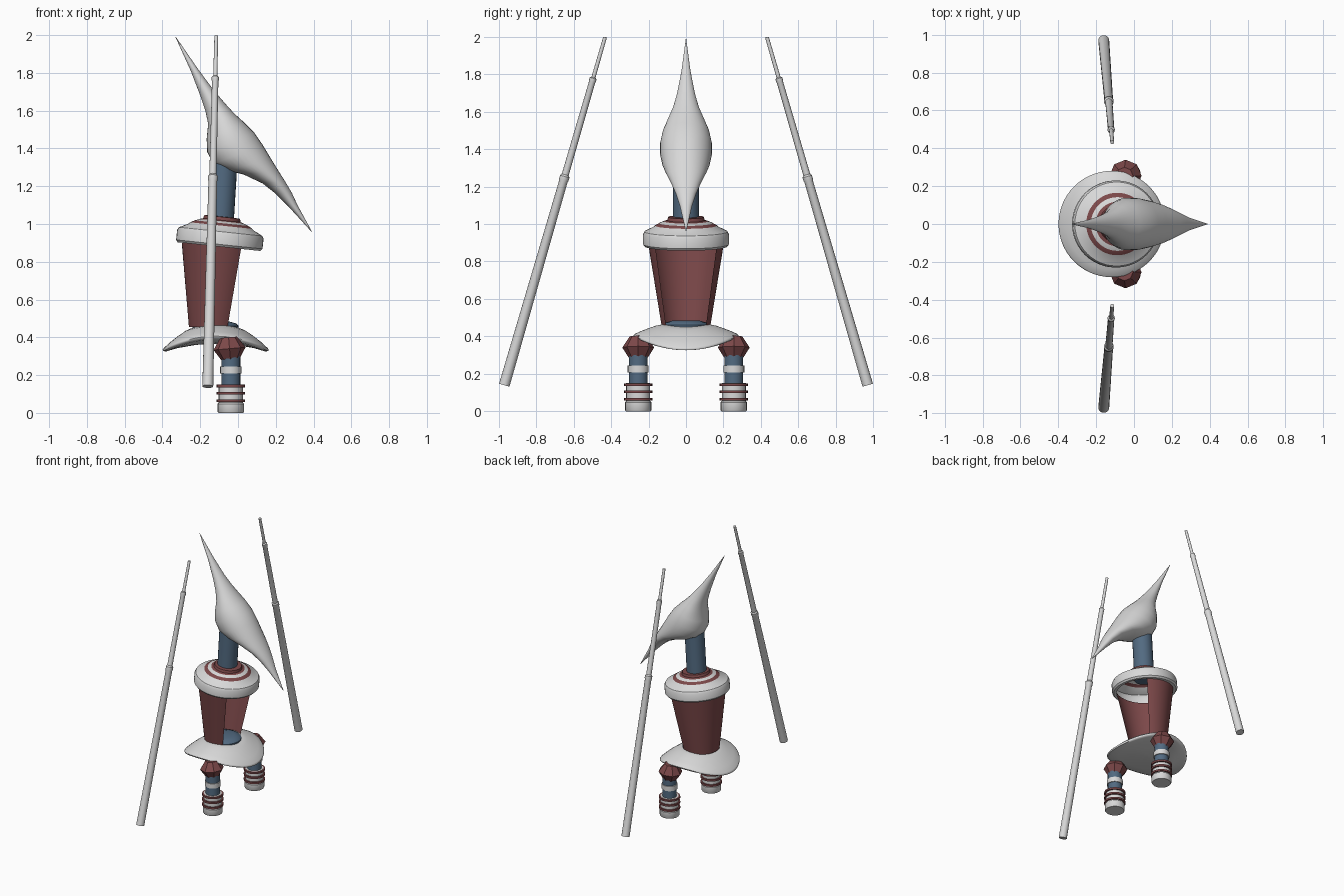
import bpy, bmesh, math
from mathutils import Vector, Matrix

if "Cube" in bpy.data.objects:
    bpy.data.objects.remove(bpy.data.objects["Cube"])


def mat(name, rgb):
    m = bpy.data.materials.new(name)
    m.diffuse_color = (*rgb, 1)
    m.use_nodes = True
    m.node_tree.nodes["Principled BSDF"].inputs["Base Color"].default_value = m.diffuse_color
    return m


WHITE = mat("pale grey", (0.69, 0.69, 0.69))
RED = mat("maroon", (0.205, 0.066, 0.068))
BLUE = mat("slate blue", (0.085, 0.145, 0.22))


def loft(name, rings, mats, closed=True, caps=True, band_mats=None, angle=35):
    """Skin a list of rings; rings running upward anticlockwise face outward."""
    bm = bmesh.new()
    vs = [[bm.verts.new(p) for p in r] for r in rings]
    n = len(rings[0])
    for k in range(len(vs) - 1):
        for i in range(n if closed else n - 1):
            j = (i + 1) % n
            f = bm.faces.new((vs[k][i], vs[k][j], vs[k + 1][j], vs[k + 1][i]))
            f.material_index = band_mats[k] if band_mats else 0
    if caps:
        bm.faces.new(vs[0][::-1])
        bm.faces.new(vs[-1])
    me = bpy.data.meshes.new(name)
    bm.to_mesh(me)
    bm.free()
    for m in mats:
        me.materials.append(m)
    ob = bpy.data.objects.new(name, me)
    bpy.context.collection.objects.link(ob)
    bpy.ops.object.select_all(action='DESELECT')
    bpy.context.view_layer.objects.active = ob
    ob.select_set(True)
    bpy.ops.object.shade_smooth_by_angle(angle=math.radians(angle))
    return ob


def circle(r, z, n=48, a0=0.0, a1=2 * math.pi, cx=0.0, full=True):
    d = n if full else n - 1
    return [Vector((cx + r * math.cos(a0 + (a1 - a0) * i / d),
                    r * math.sin(a0 + (a1 - a0) * i / d), z)) for i in range(n)]


def tube(name, p, q, profile, m, n=24, angle=35):
    """Turned part along p-q; profile holds (fraction along axis, radius)."""
    p, q = Vector(p), Vector(q)
    rot = (q - p).to_track_quat('Z', 'Y')
    rings = [[p + rot @ v for v in circle(r, t * (q - p).length, n)] for t, r in profile]
    return loft(name, rings, [m], angle=angle)


# Head: long bent spindle, sections given as left x,z / right x,z / half depth
sections = [
    (0.389, 0.959, 0.391, 0.961, 0.001), (0.265, 1.095, 0.315, 1.10, 0.033),
    (0.20, 1.16, 0.285, 1.165, 0.055), (0.13, 1.215, 0.25, 1.225, 0.08),
    (0.03, 1.262, 0.215, 1.28, 0.107), (-0.06, 1.283, 0.175, 1.345, 0.126),
    (-0.13, 1.318, 0.13, 1.42, 0.138), (-0.163, 1.38, 0.085, 1.485, 0.138),
    (-0.166, 1.45, 0.03, 1.54, 0.124), (-0.158, 1.53, -0.02, 1.585, 0.098),
    (-0.173, 1.60, -0.07, 1.64, 0.07), (-0.2, 1.68, -0.13, 1.71, 0.048),
    (-0.25, 1.81, -0.215, 1.825, 0.024), (-0.331, 1.989, -0.329, 1.991, 0.001)]
rings = []
for xl, zl, xr, zr, w in sections:
    c = Vector(((xl + xr) / 2, 0, (zl + zr) / 2))
    a = Vector(((xr - xl) / 2, 0, (zr - zl) / 2))
    rings.append([c + a * math.cos(t) + Vector((0, w * math.sin(t), 0))
                  for t in [2 * math.pi * i / 32 for i in range(32)]])
loft("head", rings, [WHITE], angle=70)

# Neck
tube("neck", (-0.095, 0, 0.97), (-0.07, 0, 1.38), [(0, 0.07), (1, 0.07)], BLUE)

# Collar: tilted hollow cap with painted rings
profile = [(0.20, -0.05), (0.22, -0.05), (0.23, -0.038), (0.23, 0.015), (0.222, 0.03),
           (0.172, 0.055), (0.165, 0.062), (0.142, 0.075), (0.118, 0.085),
           (0.10, 0.09), (0.095, 0.108), (0.06, 0.11)]
bands = [0, 0, 0, 0, 0, 0, 1, 0, 1, 1, 1]
collar = loft("collar", [circle(r, z) for r, z in profile], [WHITE, RED],
              caps=False, band_mats=bands)
collar.matrix_world = Matrix.Translation((-0.095, 0, 0.93)) @ Matrix.Rotation(math.radians(6), 4, 'Y')

# Torso: tapered open shell, gap on the +x side, surface facing inward
g = math.radians(55)
arc = dict(n=40, a0=g, a1=2 * math.pi - g, full=False)
loft("torso_shell", [circle(0.203, 0.90, cx=-0.095, **arc), circle(0.13, 0.455, cx=-0.13, **arc)],
     [RED], closed=False, caps=False)

# Waist: blue dome inside the bottom of the torso
tube("waist", (-0.12, 0, 0.39), (-0.12, 0, 0.485),
     [(0, 0.12), (0.75, 0.122), (0.88, 0.11), (1, 0.07)], BLUE, 32)

# Skirt: saddle-shaped brim
rings = []
for r, z in [(0.02, 0.365), (0.1, 0.365), (0.2, 0.362), (0.26, 0.357), (0.278, 0.362),
             (0.281, 0.37), (0.275, 0.378), (0.24, 0.402), (0.2, 0.425), (0.16, 0.446),
             (0.125, 0.457), (0.02, 0.458)]:
    ring = circle(r, z, 56)
    for v in ring:
        v.z -= 0.036 * (r / 0.28) ** 2 * (v.x ** 2 - v.y ** 2) / r ** 2
        v.x -= 0.118
    rings.append(ring)
loft("skirt", rings, [WHITE], angle=60)

for s, side in ((-1, "front"), (1, "back")):
    x, y = -0.038, 0.255 * s

    def disc(name, z0, z1, r, m):
        tube(side + "_" + name, (x, y, z0), (x, y, z1), [(0, r), (1, r)], m)

    # Leg: faceted knee, shin and cuff
    tube(side + "_knee", (-0.05, y, 0.40), (-0.04, y, 0.285),
         [(0, 0.045), (0.52, 0.085), (1, 0.05)], RED, 8, 20)
    disc("shin", 0.14, 0.30, 0.05, BLUE)
    disc("shin_cuff", 0.208, 0.245, 0.056, WHITE)
    # Foot: pale drum with three thin maroon discs
    tube(side + "_foot", (x, y, 0), (x, y, 0.15),
         [(0, 0.066), (0.04, 0.07), (0.32, 0.07), (0.36, 0.064), (1, 0.064)], WHITE)
    for i, z in enumerate((0.057, 0.097, 0.135)):
        disc("foot_disc_%d" % (i + 1), z, z + 0.014, 0.075, RED)
    # Telescopic pole leaning inward
    tube(side + "_pole", (-0.16, 0.97 * s, 0.14), (-0.115, 0.432 * s, 1.997),
         [(0, 0.029), (0.585, 0.023), (0.59, 0.026), (0.6, 0.026), (0.605, 0.019),
          (0.87, 0.017), (0.873, 0.019), (0.882, 0.019), (0.885, 0.011), (1, 0.01)], WHITE, 16)
